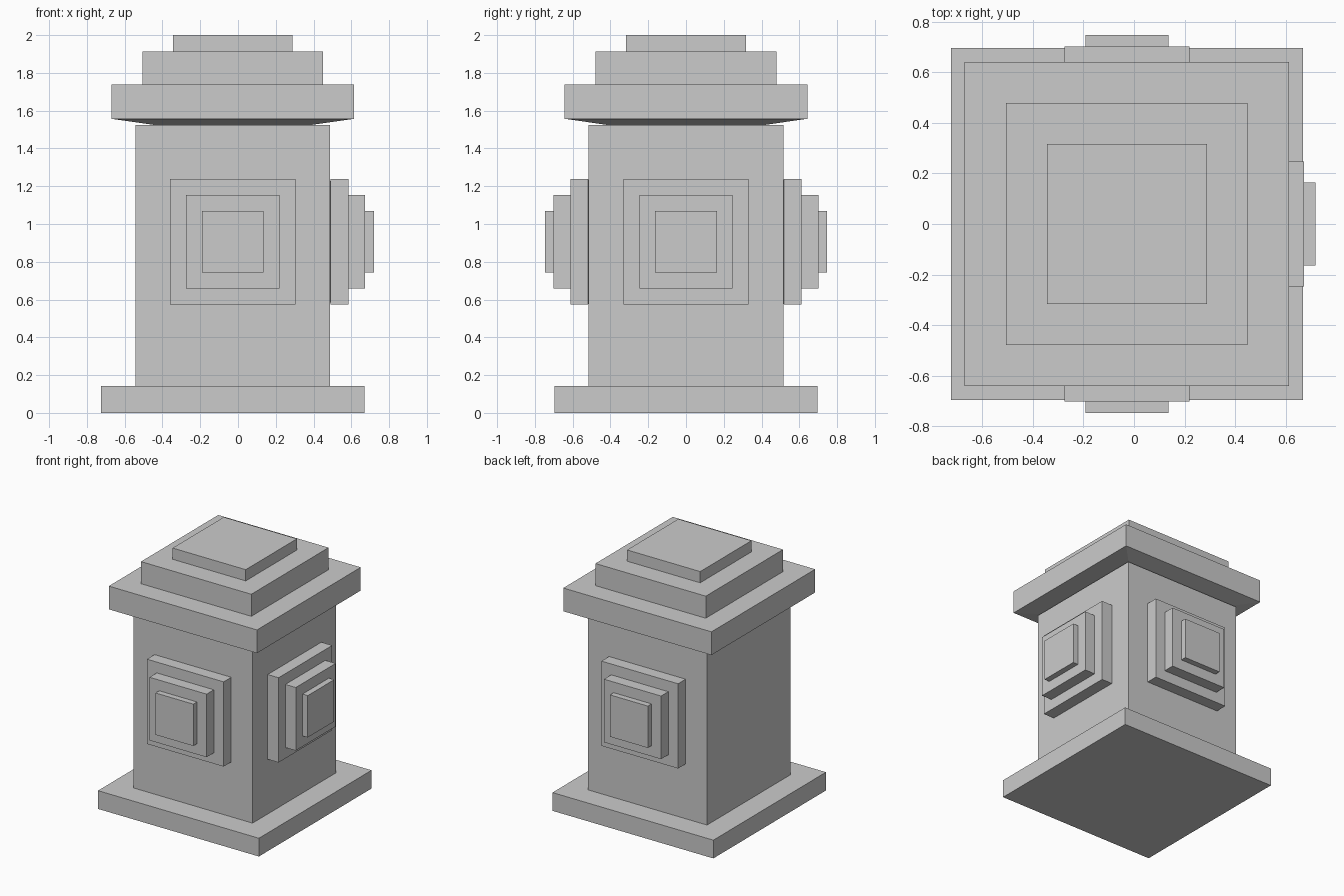
import bpy
import bmesh
from math import radians
from mathutils import Matrix

if "Cube" in bpy.data.objects:
    bpy.data.objects.remove(bpy.data.objects["Cube"])

CX = -0.028  # the column sits slightly left because only three sides have outlets


def square_stack(name, profile, matrix):
    """Closed solid made of square rings; profile is a list of (half width, height)."""
    bm = bmesh.new()
    rings = []
    for h, z in profile:
        corners = [(-h, -h), (h, -h), (h, h), (-h, h)]
        rings.append([bm.verts.new((x, y, z)) for x, y in corners])
    bm.faces.new(rings[0][::-1])
    bm.faces.new(rings[-1])
    for low, high in zip(rings, rings[1:]):
        for i in range(4):
            j = (i + 1) % 4
            bm.faces.new((low[i], low[j], high[j], high[i]))
    bmesh.ops.recalc_face_normals(bm, faces=bm.faces)
    mesh = bpy.data.meshes.new(name)
    bm.to_mesh(mesh)
    bm.free()
    obj = bpy.data.objects.new(name, mesh)
    obj.matrix_world = matrix
    bpy.context.collection.objects.link(obj)
    return obj


# Foot plate and column
square_stack("column", [(0.697, 0), (0.697, 0.143), (0.515, 0.143), (0.515, 1.525)],
             Matrix.Translation((CX, 0, 0)))

# Stepped cap with a slanted underside, heights measured from its widest lower edge
cap_profile = [(0.42, -0.032), (0.642, 0), (0.642, 0.182), (0.478, 0.182),
               (0.478, 0.355), (0.317, 0.355), (0.317, 0.443)]
square_stack("cap", cap_profile, Matrix.Translation((CX, 0, 1.557)))

# Side outlets: smaller copies of the cap facing front, right and back
for name, angle in (("front_outlet", 0), ("right_outlet", 90), ("back_outlet", 180)):
    matrix = (Matrix.Translation((CX, 0, 0.906))
              @ Matrix.Rotation(radians(angle), 4, 'Z')
              @ Matrix.Rotation(radians(90), 4, 'X')
              @ Matrix.Translation((0, 0, 0.518))
              @ Matrix.Scale(0.517, 4))
    square_stack(name, cap_profile, matrix)
